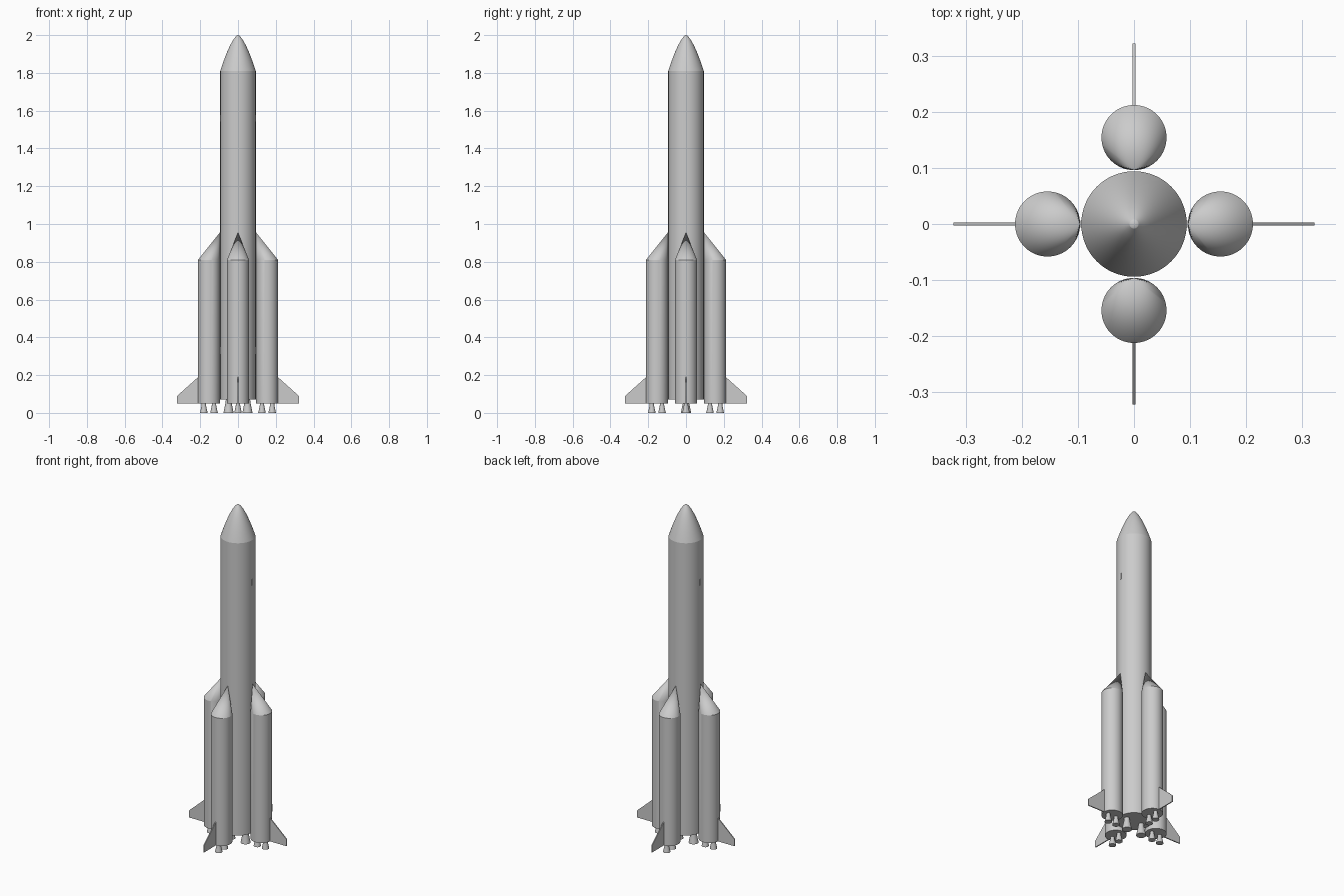
import bpy, bmesh, math
from mathutils import Matrix

if "Cube" in bpy.data.objects:
    bpy.data.objects.remove(bpy.data.objects["Cube"])

SEG = 64
BOOSTER_X, BOOSTER_R = 0.154, 0.058


def finish(name, bm, matrix=None, smooth=True):
    if matrix:
        bm.transform(matrix)
    bmesh.ops.recalc_face_normals(bm, faces=bm.faces)
    mesh = bpy.data.meshes.new(name)
    bm.to_mesh(mesh)
    bm.free()
    obj = bpy.data.objects.new(name, mesh)
    bpy.context.collection.objects.link(obj)
    if smooth:
        bpy.ops.object.select_all(action='DESELECT')
        obj.select_set(True)
        bpy.context.view_layer.objects.active = obj
        bpy.ops.object.shade_smooth_by_angle(angle=math.radians(15))
    return obj


def lathe(name, rings, tip=None, matrix=None, seg=SEG):
    """Skin rings of (centre x, radius, z), capped below and capped or pointed above."""
    bm = bmesh.new()
    loops = []
    for cx, r, z in rings:
        loops.append([bm.verts.new((cx + r * math.cos(2 * math.pi * i / seg),
                                    r * math.sin(2 * math.pi * i / seg), z))
                      for i in range(seg)])
    for a, b in zip(loops, loops[1:]):
        for i in range(seg):
            j = (i + 1) % seg
            bm.faces.new((a[i], a[j], b[j], b[i]))
    bm.faces.new(loops[0][::-1])
    if tip:
        apex = bm.verts.new(tip)
        for i in range(seg):
            bm.faces.new((loops[-1][i], loops[-1][(i + 1) % seg], apex))
    else:
        bm.faces.new(loops[-1])
    return finish(name, bm, matrix)


def nozzle(name, x, r, top, matrix=None):
    rings = [(x, r, 0.0), (x, r * 0.82, top * 0.35),
             (x, r * 0.6, top * 0.75), (x, r * 0.5, top + 0.01)]
    lathe(name, rings, matrix=matrix, seg=32)


# Core stage
lathe("core_body", [(0, 0.094, 0.07), (0, 0.094, 1.81)])

# Rounded, pointed nose
nose = [(0, 0.094 * (1 - k / 12) ** 0.65, 1.81 + 0.19 * k / 12) for k in range(12)]
nose.append((0, 0.008, 1.996))
lathe("nose_cone", nose, tip=(0, 0, 2.0))

# Core engines and small side plates
for side, label in ((-1, "left"), (1, "right")):
    nozzle(f"core_nozzle_{label}", side * 0.05, 0.027, 0.07)
    for z, level in ((0.33, "lower"), (1.56, "upper")):
        bm = bmesh.new()
        bmesh.ops.create_cube(bm, size=1)
        finish(f"{level}_plate_{label}", bm,
               Matrix.Translation((side * 0.0935, 0, z)) @ Matrix.Diagonal((0.004, 0.012, 0.036, 1)),
               smooth=False)

# Four boosters, each with a slanted nose, two engines and a fin
for n, label in enumerate(("right", "back", "left", "front")):
    rot = Matrix.Rotation(n * math.pi / 2, 4, 'Z')
    lathe(f"booster_{label}",
          [(BOOSTER_X, BOOSTER_R, 0.05), (BOOSTER_X, BOOSTER_R, 0.81)],
          tip=(BOOSTER_X - BOOSTER_R, 0, 0.955), matrix=rot)
    for dx, place in ((-0.027, "inner"), (0.027, "outer")):
        nozzle(f"booster_nozzle_{label}_{place}", BOOSTER_X + dx, 0.02, 0.05, rot)

    bm = bmesh.new()
    outline = [(0.205, 0.05), (0.322, 0.05), (0.322, 0.09), (0.205, 0.195)]
    face = bm.faces.new([bm.verts.new((x, -0.003, z)) for x, z in outline])
    ext = bmesh.ops.extrude_face_region(bm, geom=[face])
    bmesh.ops.translate(bm, vec=(0, 0.006, 0),
                        verts=[v for v in ext["geom"] if isinstance(v, bmesh.types.BMVert)])
    finish(f"fin_{label}", bm, rot, smooth=False)
